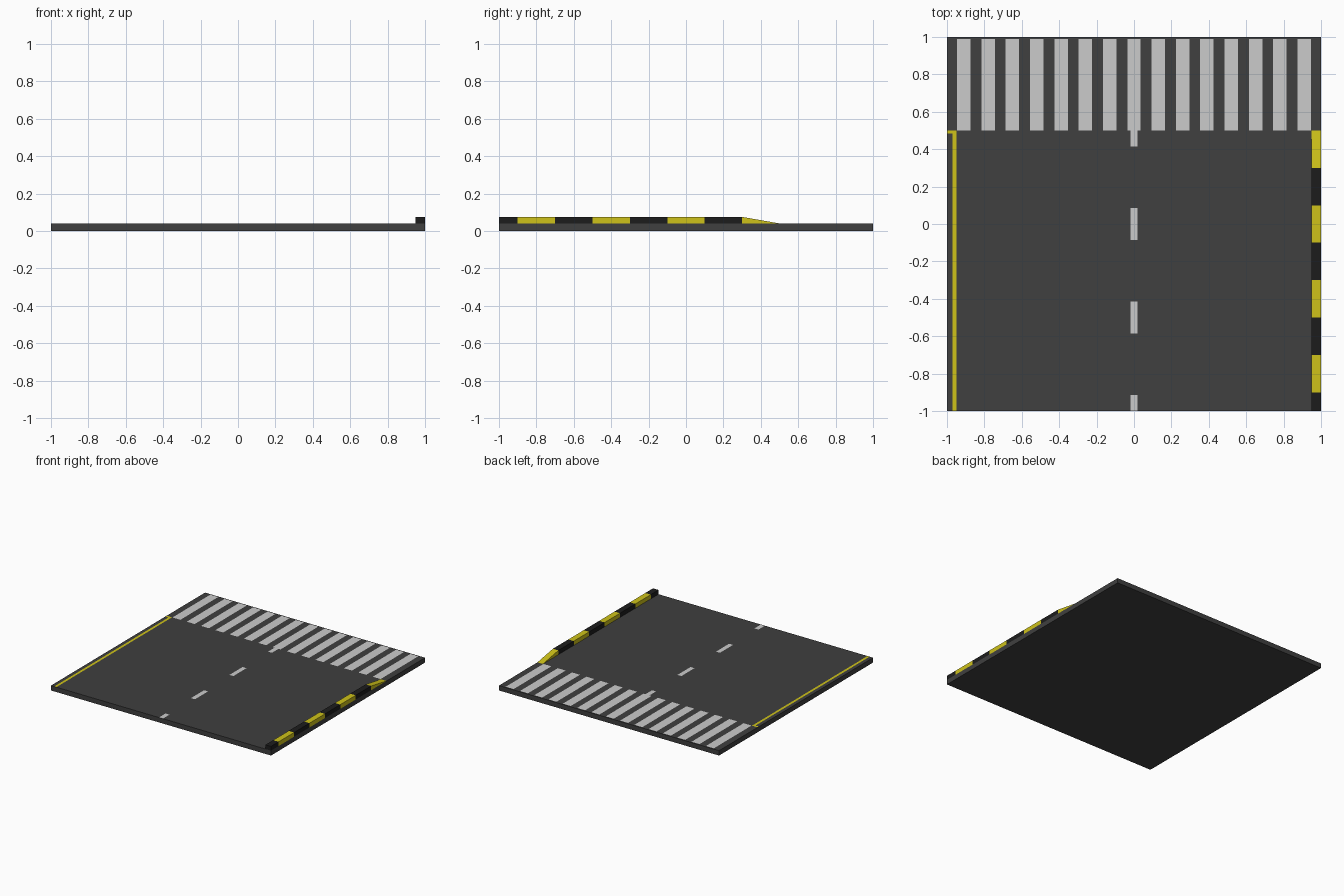
import bpy
import bmesh

if "Cube" in bpy.data.objects:
    bpy.data.objects.remove(bpy.data.objects["Cube"])

TOP = 0.04       # road surface height
KERB = 0.075     # kerb top height
PAINT = TOP + 0.001


def material(name, rgb):
    m = bpy.data.materials.new(name)
    m.diffuse_color = (*rgb, 1)
    m.use_nodes = True
    m.node_tree.nodes["Principled BSDF"].inputs["Base Color"].default_value = m.diffuse_color
    return m


asphalt = material("asphalt", (0.05, 0.05, 0.05))
black = material("black_paint", (0.012, 0.012, 0.012))
white = material("white_paint", (0.75, 0.72, 0.75))
yellow = material("yellow_paint", (0.62, 0.54, 0.01))


def finish(name, bm, mat):
    mesh = bpy.data.meshes.new(name)
    bmesh.ops.recalc_face_normals(bm, faces=bm.faces)
    bm.to_mesh(mesh)
    bm.free()
    mesh.materials.append(mat)
    ob = bpy.data.objects.new(name, mesh)
    bpy.context.collection.objects.link(ob)
    return ob


def extrude_x(name, profile, x0, x1, mat):
    """Sweep a (y, z) profile from x0 to x1."""
    bm = bmesh.new()
    face = bm.faces.new([bm.verts.new((x0, y, z)) for y, z in profile])
    ext = bmesh.ops.extrude_face_region(bm, geom=[face])["geom"]
    verts = [g for g in ext if isinstance(g, bmesh.types.BMVert)]
    bmesh.ops.translate(bm, verts=verts, vec=(x1 - x0, 0, 0))
    return finish(name, bm, mat)


def box(name, x0, x1, y0, y1, z0, z1, mat):
    return extrude_x(name, [(y0, z0), (y1, z0), (y1, z1), (y0, z1)], x0, x1, mat)


def marking(name, outline, mat):
    """Flat painted shape facing up, outline counter-clockwise."""
    bm = bmesh.new()
    bm.faces.new([bm.verts.new((x, y, PAINT)) for x, y in outline])
    ob = finish(name, bm, mat)
    if ob.data.polygons[0].normal.z < 0:
        ob.data.flip_normals()
    return ob


def stripe(name, x0, x1, y0, y1, mat):
    return marking(name, [(x0, y0), (x1, y0), (x1, y1), (x0, y1)], mat)


# Road slab
box("road_slab", -1, 1, -1, 1, 0, TOP, asphalt)

# Crosswalk stripes
for i in range(15):
    x = -0.91 + 0.13 * i
    stripe(f"crosswalk_stripe_{i}", x - 0.036, x + 0.036, 0.5, 0.99, white)

# Centre line dashes, trimmed at the tile edge and the crosswalk
for i in range(4):
    y = -1 + 0.5 * i
    stripe(f"centre_dash_{i}", -0.018, 0.018,
           max(y - 0.085, -1), min(y + 0.085, 0.5), white)

# Yellow edge line with its short return to the tile edge
marking("edge_line", [(-0.97, -1), (-0.95, -1), (-0.95, 0.5),
                      (-1, 0.5), (-1, 0.483), (-0.97, 0.483)], yellow)

# Kerb blocks in alternating colours
edges = [-1, -0.9, -0.7, -0.5, -0.3, -0.1, 0.1, 0.3]
for i, (y0, y1) in enumerate(zip(edges, edges[1:])):
    box(f"kerb_block_{i}", 0.95, 1, y0, y1, TOP, KERB, yellow if i % 2 else black)

# Sloping kerb end
extrude_x("kerb_ramp", [(0.3, TOP), (0.5, TOP), (0.3, KERB)], 0.95, 1, yellow)
